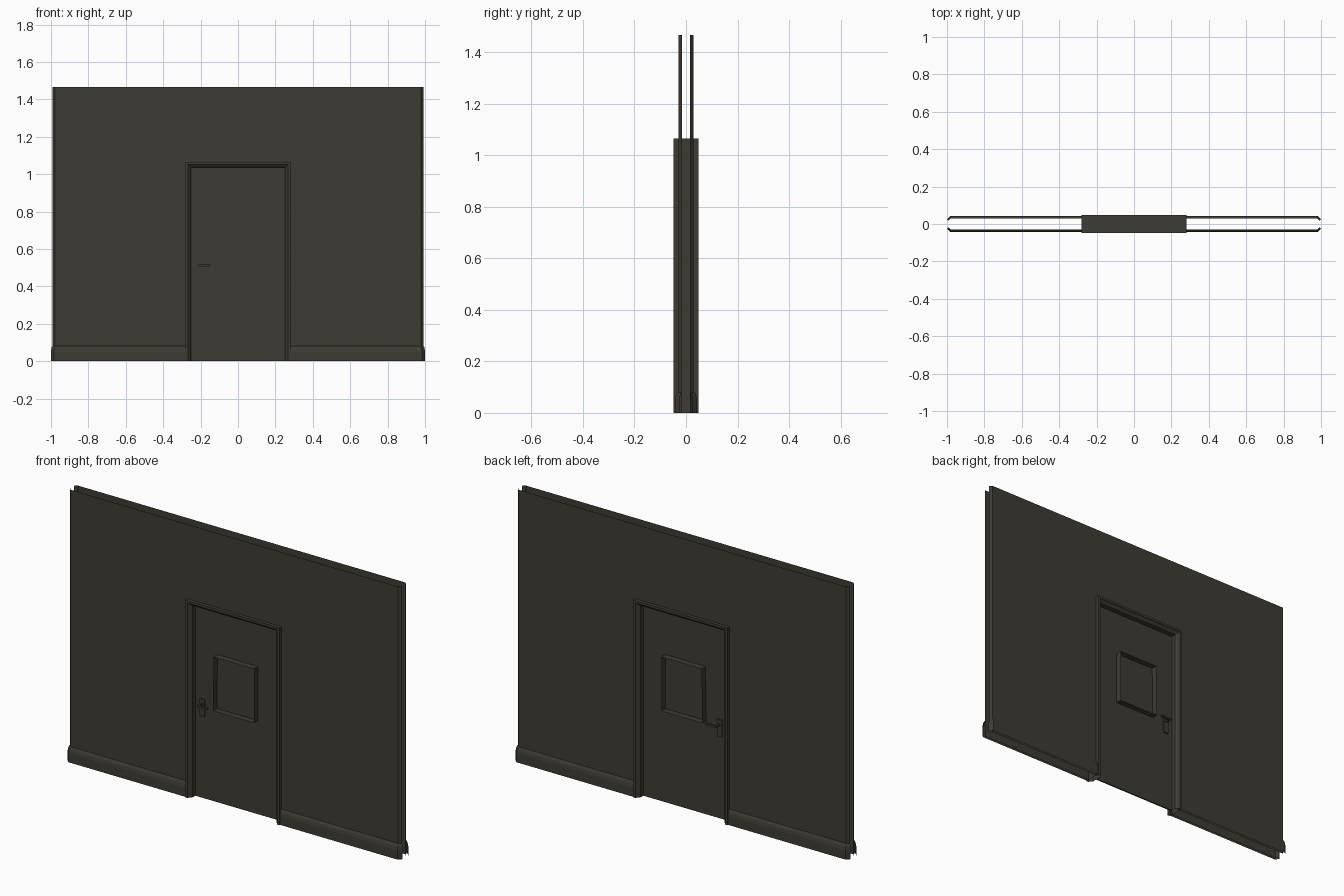
import bpy

if "Cube" in bpy.data.objects:
    bpy.data.objects.remove(bpy.data.objects["Cube"])

# One flat dark olive-grey for the whole model
mat = bpy.data.materials.new("dark_olive_grey")
mat.diffuse_color = (0.047, 0.044, 0.034, 1.0)
mat.use_nodes = True
mat.node_tree.nodes["Principled BSDF"].inputs["Base Color"].default_value = mat.diffuse_color


def make(name, verts, faces, mirror=()):
    """Mesh object with optional mirroring over the named axes."""
    me = bpy.data.meshes.new(name)
    me.from_pydata(verts, [], faces)
    me.materials.append(mat)
    ob = bpy.data.objects.new(name, me)
    bpy.context.collection.objects.link(ob)
    if mirror:
        m = ob.modifiers.new("mirror", 'MIRROR')
        m.use_axis = ('x' in mirror, 'y' in mirror, False)
        m.merge_threshold = 0.0001
    return ob


def sheet(name, rows, mirror=(), closed=False, skip=()):
    """Open surface lofted through rows of points."""
    n = len(rows[0])
    verts = [p for r in rows for p in r]
    faces = []
    for i in range(len(rows) - 1):
        for j in range(n if closed else n - 1):
            if (i, j) in skip:
                continue
            k = (j + 1) % n
            faces.append((i * n + j, i * n + k, (i + 1) * n + k, (i + 1) * n + j))
    return make(name, verts, faces, mirror)


def box(name, x0, x1, y0, y1, z0, z1, mirror=()):
    v = [(x, y, z) for z in (z0, z1) for x, y in ((x0, y0), (x1, y0), (x1, y1), (x0, y1))]
    f = [(3, 2, 1, 0), (4, 5, 6, 7)] + [(i, (i + 1) % 4, (i + 1) % 4 + 4, i + 4) for i in range(4)]
    return make(name, v, f, mirror)


# Wall skins: thin front and back sheets with angled ends and a door opening
plan = [(-0.992, -0.0165), (-0.978, -0.030), (-0.27, -0.030),
        (0.27, -0.030), (0.978, -0.030), (0.992, -0.0165)]
sheet("wall_panel", [[(x, y, z) for x, y in plan] for z in (0, 1.05, 1.467)],
      mirror='y', skip={(0, 2)})

# Skirting boards: moulded profile following the wall and its angled end
skirting = [(0.013, 0.0), (0.013, 0.05), (0.010, 0.066), (0.005, 0.077), (0.0, 0.08)]
sheet("skirting_board",
      [[(0.27, -0.030 - o, z),
        (0.978 + 0.4 * o, -0.030 - o, z),
        (0.992 + 0.62 * o, -0.0165 - 0.65 * o, z)] for o, z in skirting],
      mirror='xy')

# Door frame: stepped profile swept round the opening (inset, y)
frame = [(0, 0), (0, -0.0485), (0.013, -0.0485), (0.016, -0.042),
         (0.022, -0.038), (0.029, -0.030), (0.029, 0)]
rows = []
for d, y in frame:
    w, h = 0.281 - d, 1.065 - d
    rows.append([(w, y, 0), (w, y, h), (-w, y, h), (-w, y, 0)])
sheet("door_frame", rows, mirror='y')

# Door leaf
box("door", -0.253, 0.253, -0.004, 0.004, 0.0, 1.037)

# Window surround: thin rectangular sleeve passing through the door
loop = [(-0.124, 0.505), (0.121, 0.505), (0.121, 0.797), (-0.119, 0.797)]
sheet("window_surround", [[(x, y, z) for x, z in loop] for y in (0.038, -0.038)],
      closed=True)

# Door handles on both sides
box("handle_plate", -0.222, -0.193, -0.012, -0.003, 0.444, 0.535, 'y')
box("handle_spindle", -0.212, -0.202, -0.046, -0.010, 0.505, 0.516, 'y')
box("handle_lever", -0.212, -0.150, -0.048, -0.039, 0.505, 0.516, 'y')
